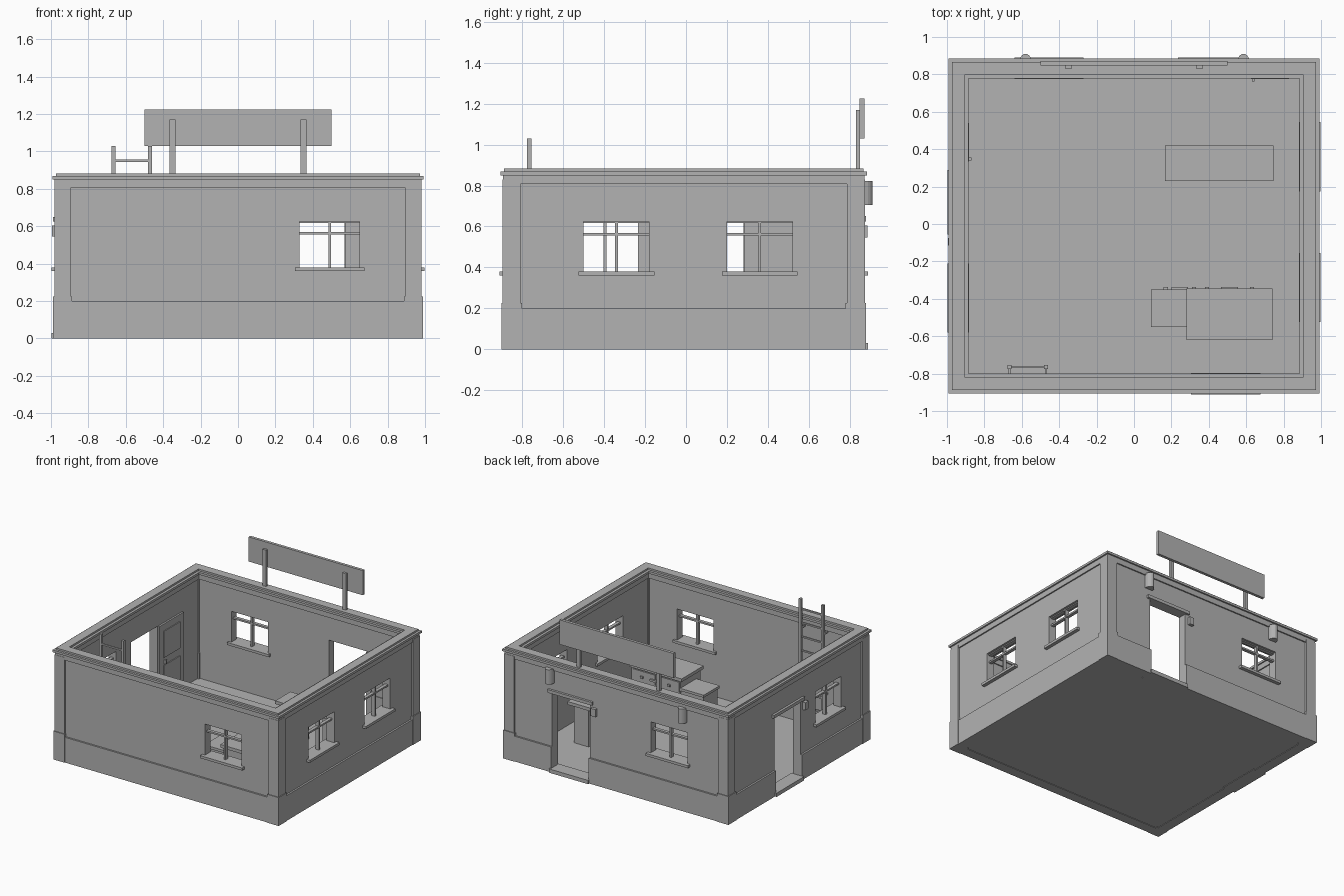
import bpy, bmesh, math

cube = bpy.data.objects.get("Cube")
if cube:
    bpy.data.objects.remove(cube, do_unlink=True)

grey = bpy.data.materials.new("plain_grey")
grey.use_nodes = True
COLOUR = (0.45, 0.45, 0.45, 1)
grey.diffuse_color = COLOUR
grey.node_tree.nodes["Principled BSDF"].inputs["Base Color"].default_value = COLOUR

# Outer extents of the building
XO, YF, YB = 0.988, -0.902, 0.88


def finish(name, bm):
    bmesh.ops.recalc_face_normals(bm, faces=bm.faces)
    mesh = bpy.data.meshes.new(name)
    bm.to_mesh(mesh)
    bm.free()
    mesh.materials.append(grey)
    obj = bpy.data.objects.new(name, mesh)
    bpy.context.scene.collection.objects.link(obj)
    return obj


def boxes(name, parts):
    """One object from (x0, x1, y0, y1, z0, z1) boxes."""
    bm = bmesh.new()
    for p in parts:
        lo, hi = p[0::2], p[1::2]
        for v in bmesh.ops.create_cube(bm, size=1)["verts"]:
            v.co = [(a + b) / 2 + c * (b - a) for a, b, c in zip(lo, hi, v.co)]
    return finish(name, bm)


def on_wall(side, u0, u1, d0, d1, z0, z1):
    """Box along a wall; d is measured outward from the outer extents."""
    if side == "front":
        return (u0, u1, YF - d1, YF - d0, z0, z1)
    if side == "back":
        return (u0, u1, YB + d0, YB + d1, z0, z1)
    if side == "right":
        return (XO + d0, XO + d1, u0, u1, z0, z1)
    return (-XO - d1, -XO - d0, u0, u1, z0, z1)


def ring(name, outer, inner, z0, z1):
    """Rectangular frame running all round the building."""
    bm = bmesh.new()
    loops = []
    for d, z in ((outer, z0), (outer, z1), (inner, z1), (inner, z0)):
        x, f, b = XO + d, YF - d, YB + d
        loops.append([bm.verts.new(c) for c in
                      ((-x, f, z), (x, f, z), (x, b, z), (-x, b, z))])
    for k in range(4):
        a, b = loops[k], loops[(k + 1) % 4]
        for i in range(4):
            j = (i + 1) % 4
            bm.faces.new((a[i], a[j], b[j], b[i]))
    return finish(name, bm)


def strip(side, d0, d1, z0, z1, openings, inset):
    """Wall boxes left over around the openings (u0, u1, low, high)."""
    lo, hi = (-XO, XO) if side in ("front", "back") else (YF, YB)
    u, end, out = lo + inset, hi - inset, []
    for a, b, low, high in sorted(openings):
        out.append(on_wall(side, u, a, d0, d1, z0, z1))
        if low > z0:
            out.append(on_wall(side, a, b, d0, d1, z0, min(low, z1)))
        if high < z1:
            out.append(on_wall(side, a, b, d0, d1, max(high, z0), z1))
        u = b
    out.append(on_wall(side, u, end, d0, d1, z0, z1))
    return out


# Openings
SILL, HEAD, W = 0.38, 0.625, 0.32
windows = {"front": [0.33], "right": [-0.50, 0.20], "back": [-0.615], "left": [-0.555]}
doors = {"back": (0.24, 0.57), "left": (-0.05, 0.28)}

for side, starts in windows.items():
    holes = [(u, u + W, SILL, HEAD) for u in starts]
    if side in doors:
        holes.append((*doors[side], 0.0, HEAD))
    long_side = side in ("front", "back")
    boxes(side + "_wall", strip(side, -0.085, -0.018, 0, 0.85, holes,
                                0.018 if long_side else 0.085))
    boxes(side + "_plinth", strip(side, -0.018, -0.004, 0, 0.2, holes[len(starts):], 0.018))
    # Window bars, sills and head trims
    for i, u in enumerate(starts):
        label = f"{side}_window_{i + 1}"
        mid = u + W / 2
        boxes(label + "_bars", [
            on_wall(side, mid - 0.007, mid + 0.007, -0.065, -0.035, SILL, HEAD),
            on_wall(side, u, u + W, -0.063, -0.037, 0.555, 0.568),
            on_wall(side, u, u + W, -0.065, -0.035, HEAD - 0.008, HEAD)])
        boxes(label + "_sill", [on_wall(side, u - 0.025, u + W + 0.025,
                                        -0.105, 0.01, SILL - 0.02, SILL)])

# Doors: lintel, threshold, open leaf against the inside wall, wall box
for side, (a, b) in doors.items():
    boxes(side + "_lintel", [on_wall(side, a - 0.03, b + 0.03, -0.02, 0.0, HEAD, HEAD + 0.025)])
    boxes(side + "_threshold", [on_wall(side, a - 0.005, b + 0.01, -0.1, 0.01, 0.0, 0.03)])
    leaf = (b + 0.005, b + 0.31)
    boxes(side + "_door_leaf", [
        on_wall(side, *leaf, -0.1, -0.086, 0.03, HEAD),
        on_wall(side, leaf[0] + 0.05, leaf[1] - 0.05, -0.106, -0.1, 0.36, 0.57),
        on_wall(side, leaf[0] + 0.05, leaf[1] - 0.05, -0.106, -0.1, 0.08, 0.3)])
    boxes(side + "_door_handle", [on_wall(side, b + 0.06, b + 0.075, -0.118, -0.1, 0.31, 0.34)])
    boxes(side + "_wall_box", [on_wall(side, a - 0.065, a - 0.025, -0.02, 0.006, 0.545, 0.605)])

# Corner pillars with thicker feet
for sx in (-1, 1):
    for sy in (-1, 1):
        cx = sx * (XO - 0.05)
        cy = YB - 0.05 if sy > 0 else YF + 0.05
        name = ("right" if sx < 0 else "left") + ("_back" if sy > 0 else "_front")
        boxes(name + "_corner_pillar", [
            (cx - h, cx + h, cy - h, cy + h, z0, z1)
            for h, z0, z1 in ((0.05, 0, 0.225), (0.044, 0.225, 0.83))])

# Cornice layers and floor
ring("beam", -0.008, -0.094, 0.808, 0.85)
ring("cornice", 0.004, -0.103, 0.85, 0.868)
ring("cap", -0.014, -0.083, 0.868, 0.882)
boxes("floor", [(-XO + 0.03, XO - 0.03, YF + 0.03, YB - 0.03, 0.004, 0.02)])

# Roof board on two posts
boxes("board", [(-0.5, 0.5, 0.848, 0.871, 1.03, 1.225)])
boxes("board_posts", [(x - 0.015, x + 0.015, 0.83, 0.85, 0.86, 1.17) for x in (-0.35, 0.35)])

# Ladder on the inside of the front wall
rails = (-0.665, -0.47)
boxes("ladder_rails", [(x - 0.01, x + 0.01, -0.776, -0.754, 0.02, 1.03) for x in rails])
boxes("ladder_brackets", [(x - 0.006, x + 0.006, -0.82, -0.765, z, z + 0.015)
                          for x in rails for z in (0.3, 0.79)])
boxes("ladder_rungs", [(rails[0], rails[1], -0.771, -0.759, z - 0.006, z + 0.006)
                       for z in [0.95 - 0.11 * i for i in range(9)]])

# Half-round wall lamps on the back
for name, x in (("left", 0.585), ("right", -0.58)):
    bm = bmesh.new()
    arc = [math.pi * i / 10 for i in range(11)]
    base = bm.faces.new([bm.verts.new((x + 0.034 * math.cos(t), YB - 0.02 + 0.05 * math.sin(t), 0.705))
                         for t in arc])
    top = bmesh.ops.extrude_face_region(bm, geom=[base])["geom"]
    bmesh.ops.translate(bm, vec=(0, 0, 0.117),
                        verts=[g for g in top if isinstance(g, bmesh.types.BMVert)])
    bm.faces.ensure_lookup_table()
    finish(name + "_wall_lamp", bm)

# Desk by the back door
boxes("desk_top", [(0.165, 0.745, 0.23, 0.42, 0.315, 0.34)])
boxes("desk_pedestals", [(x, x + 0.13, 0.245, 0.405, 0.02, 0.315) for x in (0.21, 0.57)])

# Tall cabinet and low cabinet facing the back
boxes("tall_cabinet", [(0.295, 0.725, -0.605, -0.355, 0.02, 0.325),
                       (0.28, 0.74, -0.62, -0.345, 0.325, 0.35)])
boxes("tall_cabinet_fronts", [(x, x + 0.2, -0.356, -0.349, z0, z1)
                              for x in (0.305, 0.515) for z0, z1 in ((0.04, 0.22), (0.235, 0.315))])
boxes("low_cabinet", [(0.1, 0.295, -0.54, -0.36, 0.02, 0.25),
                      (0.09, 0.295, -0.55, -0.35, 0.25, 0.27)])
boxes("cabinet_handles", [
    (c + o - h, c + o + h, -0.36, -0.337, z - 0.008, z + 0.008)
    for c, gap, z in ((0.245, 0.075, 0.21), (0.51, 0.12, 0.27))
    for o, h in ((-gap, 0.011), (0, 0.045), (gap, 0.011))])
